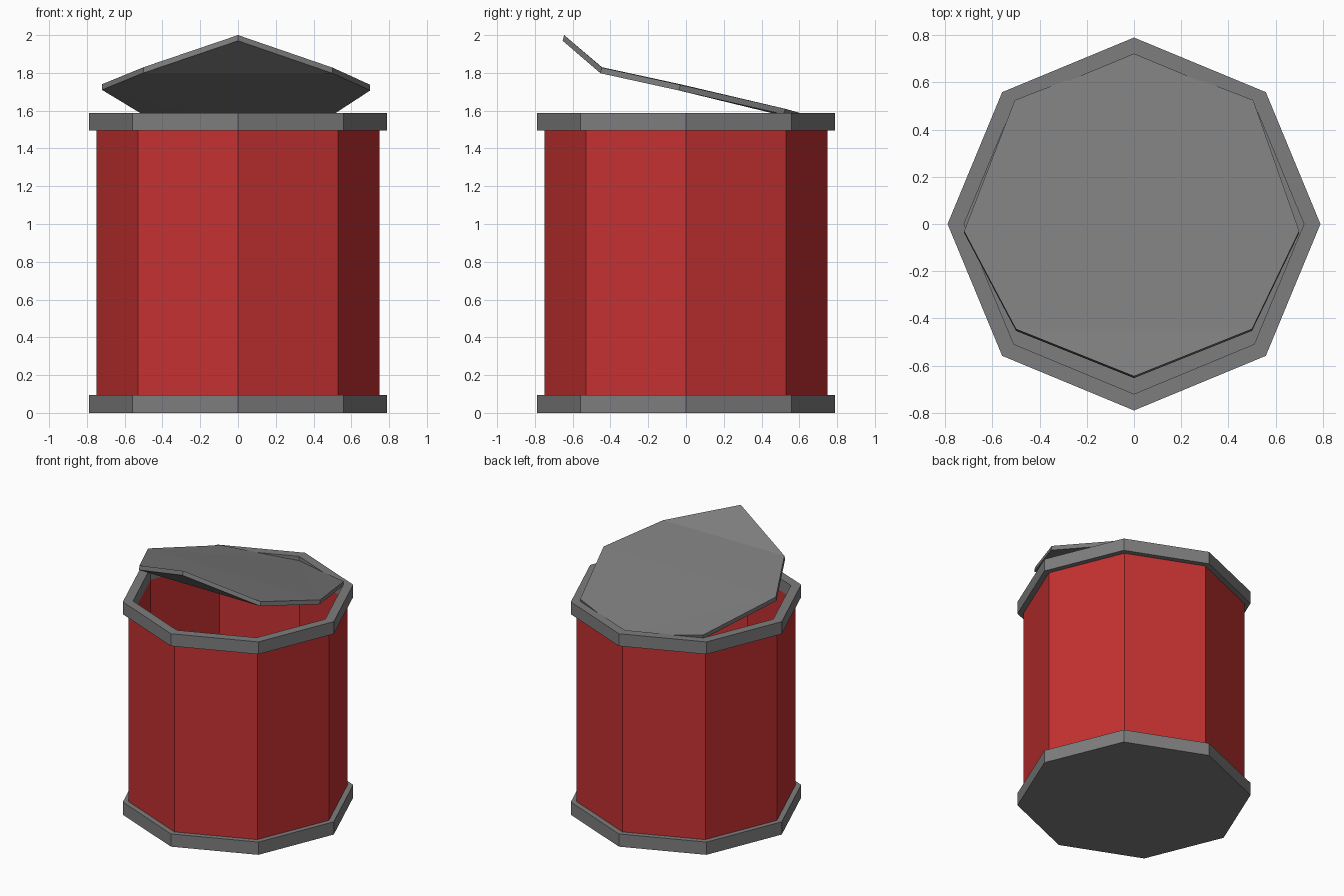
import bpy, bmesh, math

if "Cube" in bpy.data.objects:
    bpy.data.objects.remove(bpy.data.objects["Cube"])


def material(name, rgb):
    m = bpy.data.materials.new(name)
    m.diffuse_color = (*rgb, 1)
    m.use_nodes = True
    m.node_tree.nodes["Principled BSDF"].inputs["Base Color"].default_value = m.diffuse_color
    return m


grey = material("grey metal", (0.205, 0.205, 0.205))
red = material("red paint", (0.56, 0.031, 0.031))


def make_object(name, bm, mat):
    bmesh.ops.recalc_face_normals(bm, faces=bm.faces)
    me = bpy.data.meshes.new(name)
    bm.to_mesh(me)
    bm.free()
    me.materials.append(mat)
    ob = bpy.data.objects.new(name, me)
    bpy.context.collection.objects.link(ob)
    return ob


def octagon(bm, r, z):
    return [bm.verts.new((r * math.cos(i * math.pi / 4),
                          r * math.sin(i * math.pi / 4), z)) for i in range(8)]


def lathe(name, profile, mat, tube):
    """Eight-sided turned part; a tube closes its profile, a disc gets caps."""
    bm = bmesh.new()
    rings = [octagon(bm, r, z) for r, z in profile]
    pairs = list(zip(rings, rings[1:]))
    if tube:
        pairs.append((rings[-1], rings[0]))
    else:
        bm.faces.new(rings[0])
        bm.faces.new(rings[-1])
    for a, b in pairs:
        for i in range(8):
            j = (i + 1) % 8
            bm.faces.new((a[i], a[j], b[j], b[i]))
    return make_object(name, bm, mat)


# Closed base, painted drum wall and open top rim
lathe("base_rim", [(0.79, 0), (0.79, 0.095)], grey, False)
lathe("drum_wall", [(0.75, 0.09), (0.75, 1.5), (0.722, 1.5), (0.722, 0.09)], red, True)
lathe("top_rim", [(0.79, 1.495), (0.79, 1.587), (0.72, 1.587), (0.72, 1.495)], grey, True)

# Bent lid, hinged on the back of the rim: front tip, corners, sides, back
outline = [(0, -0.645, 2.0), (0.50, -0.445, 1.828), (0.70, -0.03, 1.737),
           (0.505, 0.525, 1.61), (0, 0.72, 1.555), (-0.505, 0.525, 1.61),
           (-0.72, -0.03, 1.74), (-0.50, -0.445, 1.83)]
panels = [(0, 1, 7), (1, 2, 6, 7), (2, 4, 6), (2, 3, 4), (4, 5, 6)]
bm = bmesh.new()
top = [bm.verts.new(p) for p in outline]
low = [bm.verts.new((x, y - 0.008, z - 0.03)) for x, y, z in outline]
for p in panels:
    bm.faces.new([top[i] for i in p])
    bm.faces.new([low[i] for i in reversed(p)])
for i in range(8):
    j = (i + 1) % 8
    bm.faces.new((top[i], low[i], low[j], top[j]))
make_object("bent_lid", bm, grey)
